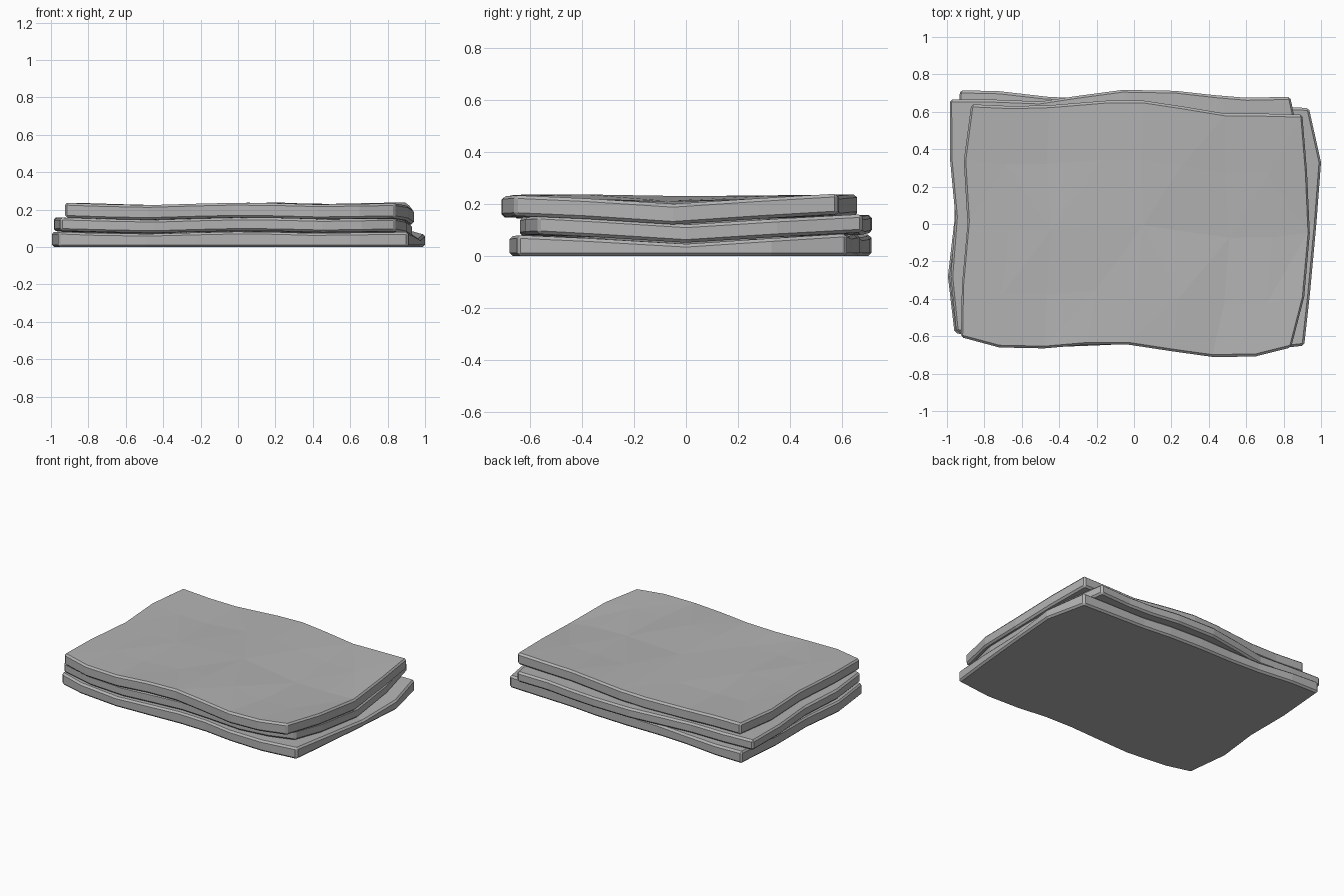
import bpy
import bmesh
import random
from mathutils import Vector

default = bpy.data.objects.get("Cube")
if default:
    bpy.data.objects.remove(default, do_unlink=True)

random.seed(4)
stone = bpy.data.materials.new("grey stone")
stone.use_nodes = True
GREY = (0.45, 0.45, 0.45, 1)
stone.diffuse_color = GREY
stone.node_tree.nodes["Principled BSDF"].inputs["Base Color"].default_value = GREY

# Gentle wave along the length, shared by all the slabs
WAVE = (0.005, -0.002, -0.007, 0.0, 0.005, 0.003, -0.003, 0.0, 0.003)
# Sag along the depth, strongest at the right end
SAG = (0.0, -0.012, -0.034, -0.012, 0.006)


def coons(front, back, left, right, i, j):
    """Point of the patch spanned by the four border lines."""
    u, v = i / (len(front) - 1), j / (len(left) - 1)
    f, b, l, r = (Vector(p) for p in (front[i], back[i], left[j], right[j]))
    c00, c10, c01, c11 = (Vector(p) for p in (front[0], front[-1], back[0], back[-1]))
    return (f * (1 - v) + b * v + l * (1 - u) + r * u
            - (c00 * (1 - v) + c01 * v) * (1 - u) - (c10 * (1 - v) + c11 * v) * u)


def slab(name, front, back, left, right, low, high, flat_base=False):
    # Side lines include the corners of the front and back lines
    left = [front[0], *left, back[0]]
    right = [front[-1], *right, back[-1]]
    nx, ny = len(front), len(left)
    bm = bmesh.new()
    layers = {"low": {}, "high": {}}
    for i in range(nx):
        for j in range(ny):
            p = coons(front, back, left, right, i, j)
            u = i / (nx - 1)
            wave = WAVE[i] + SAG[j] * max(0.15, 2 * u - 1)
            inside = 0 < i < nx - 1 and 0 < j < ny - 1
            bump = random.uniform(-0.006, 0.006) if inside else 0
            base = low if flat_base else low + wave
            layers["low"][i, j] = bm.verts.new((p.x, p.y, base))
            layers["high"][i, j] = bm.verts.new((p.x, p.y, high + wave + bump))
    lo, hi = layers["low"], layers["high"]
    # Broad faces, split into triangles on top
    for i in range(nx - 1):
        for j in range(ny - 1):
            ring = [(i, j), (i + 1, j), (i + 1, j + 1), (i, j + 1)]
            bm.faces.new([lo[k] for k in reversed(ring)])
            if (i + j) % 2:
                ring = ring[1:] + ring[:1]
            a, b, c, d = (hi[k] for k in ring)
            bm.faces.new((a, b, c))
            bm.faces.new((a, c, d))
    # Upright rim
    rim = ([(i, 0) for i in range(nx - 1)] + [(nx - 1, j) for j in range(ny - 1)]
           + [(i, ny - 1) for i in range(nx - 1, 0, -1)] + [(0, j) for j in range(ny - 1, 0, -1)])
    for a, b in zip(rim, rim[1:] + rim[:1]):
        bm.faces.new((lo[a], lo[b], hi[b], hi[a]))
    bmesh.ops.recalc_face_normals(bm, faces=bm.faces)
    mesh = bpy.data.meshes.new(name)
    bm.to_mesh(mesh)
    bm.free()
    mesh.materials.append(stone)
    obj = bpy.data.objects.new(name, mesh)
    bpy.context.collection.objects.link(obj)
    # Chipped, narrow edge
    bevel = obj.modifiers.new("worn edge", "BEVEL")
    bevel.width = 0.012
    bevel.segments = 1
    bevel.limit_method = "ANGLE"
    bevel.angle_limit = 0.8


slab("bottom_slab",
     front=[(-.96, -.58), (-.78, -.63), (-.49, -.66), (-.22, -.65), (0, -.64),
            (.2, -.645), (.4, -.67), (.65, -.68), (.91, -.65)],
     back=[(-.93, .715), (-.72, .71), (-.46, .68), (-.25, .67), (0, .67),
           (.25, .66), (.45, .64), (.7, .63), (.935, .62)],
     left=[(-.995, -.28), (-.96, .02), (-.96, .35)],
     right=[(.94, -.38), (.975, 0), (1, .33)],
     low=0, high=.077, flat_base=True)

slab("middle_slab",
     front=[(-.95, -.575), (-.7, -.63), (-.45, -.64), (-.22, -.63), (0, -.62),
            (.22, -.63), (.45, -.64), (.66, -.62), (.84, -.57)],
     back=[(-.985, .665), (-.75, .665), (-.5, .655), (-.3, .685), (-.06, .717),
           (.22, .712), (.42, .69), (.6, .675), (.835, .68)],
     left=[(-.98, -.28), (-.955, .04), (-.985, .36)],
     right=[(.9, -.35), (.93, 0), (.905, .35)],
     low=.082, high=.152)

slab("top_slab",
     front=[(-.925, -.605), (-.72, -.66), (-.48, -.665), (-.25, -.645), (-.03, -.645),
            (.2, -.68), (.43, -.712), (.65, -.708), (.84, -.66)],
     back=[(-.87, .64), (-.65, .63), (-.45, .635), (-.14, .66), (.05, .66),
           (.25, .63), (.48, .592), (.7, .59), (.9, .585)],
     left=[(-.92, -.33), (-.89, 0), (-.91, .34)],
     right=[(.91, -.39), (.94, -.05), (.925, .28)],
     low=.152, high=.231)
